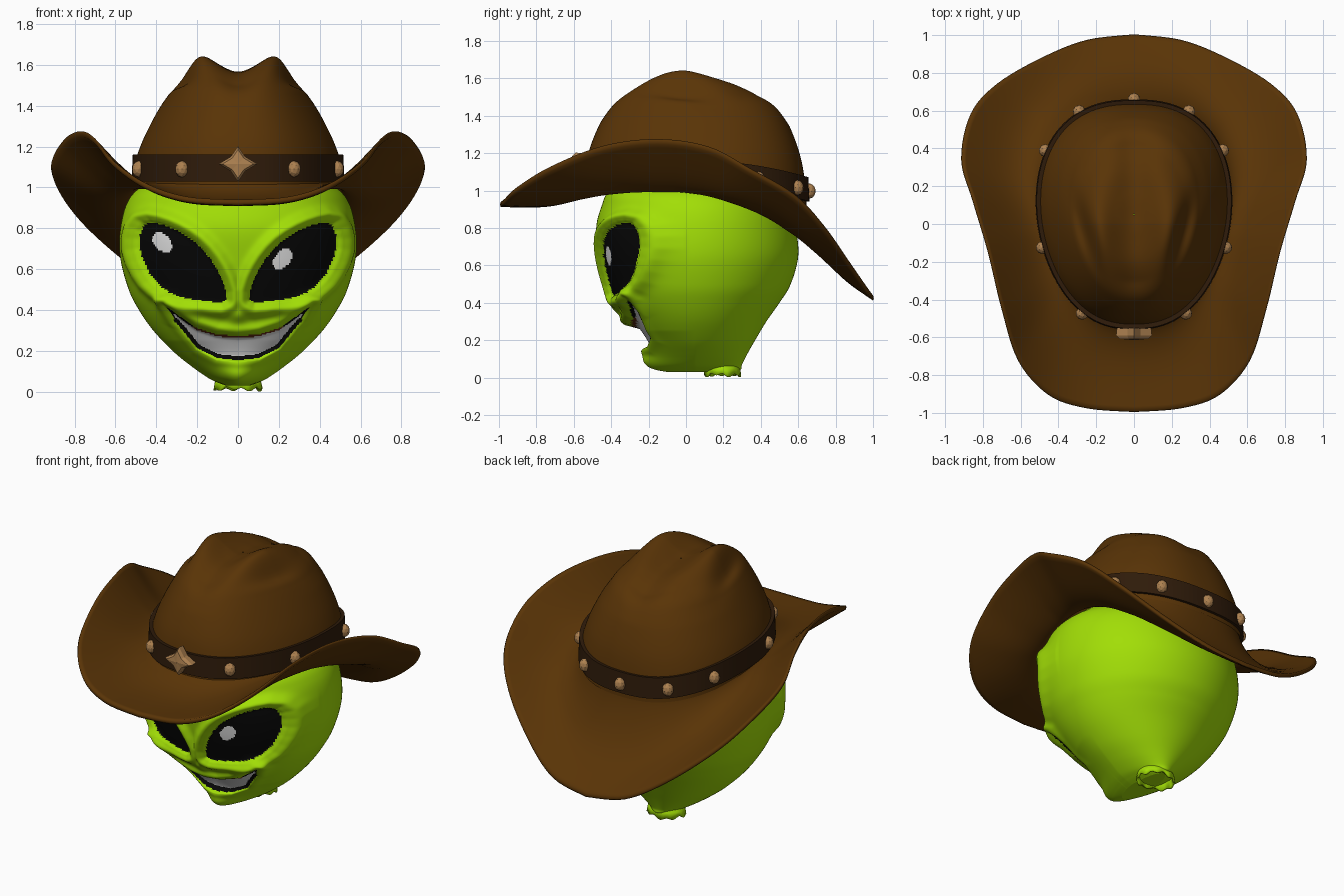
import bpy, bmesh
from math import sin, cos, pi, exp, hypot
from mathutils import Vector

cube = bpy.data.objects.get("Cube")
if cube:
    bpy.data.objects.remove(cube)


def material(name, r, g, b):
    mat = bpy.data.materials.new(name)
    mat.use_nodes = True
    mat.diffuse_color = (r, g, b, 1)
    bsdf = mat.node_tree.nodes["Principled BSDF"]
    bsdf.inputs["Base Color"].default_value = (r, g, b, 1)
    bsdf.inputs["Roughness"].default_value = 0.8
    return mat


skin = material("lime_skin", 0.36, 0.73, 0.002)
black = material("eye_black", 0.002, 0.002, 0.002)
white = material("tooth_white", 0.8, 0.8, 0.8)
gum = material("gum_red", 0.15, 0.03, 0.01)
felt = material("hat_brown", 0.1, 0.034, 0.002)
leather = material("band_dark_brown", 0.028, 0.011, 0.003)
metal = material("stud_tan", 0.42, 0.22, 0.08)


def clamp(v):
    return min(1, max(0, v))


def bell(v, width):
    return exp(-(v / width) ** 2)


def spline(points, steps, closed=False):
    """Catmull-Rom curve through tuples of any length."""
    pts = [Vector(p) for p in points]
    n, out = len(pts), []

    def get(i):
        return pts[i % n] if closed else pts[min(max(i, 0), n - 1)]

    for i in range(n if closed else n - 1):
        a, b, c, d = (get(i + k) for k in (-1, 0, 1, 2))
        for k in range(steps):
            t = k / steps
            out.append(b + (c - a) * (t / 2) + (a * 2 - b * 5 + c * 4 - d) * (t * t / 2)
                       + (b * 3 - a - c * 3 + d) * (t ** 3 / 2))
    return out if closed else out + [pts[-1]]


def loft(name, rows, mats, smooth=True, wrap=False, rule=None, caps=False):
    """Skin closed rings of points into one mesh object."""
    n, m = len(rows[0]), len(rows)
    faces = []
    for r in range(m if wrap else m - 1):
        lo, hi = r * n, (r + 1) % m * n
        faces += [(lo + c, lo + (c + 1) % n, hi + (c + 1) % n, hi + c) for c in range(n)]
    if caps:
        faces += [tuple(range(n)), tuple(range((m - 1) * n, m * n))]
    mesh = bpy.data.meshes.new(name)
    mesh.from_pydata([p for row in rows for p in row], [], faces)
    for mat in mats:
        mesh.materials.append(mat)
    for poly in mesh.polygons:
        poly.use_smooth = smooth and len(poly.vertices) == 4
        if rule:
            poly.material_index = rule(poly.vertices)
    bm = bmesh.new()
    bm.from_mesh(mesh)
    bmesh.ops.recalc_face_normals(bm, faces=bm.faces)
    bm.to_mesh(mesh)
    bm.free()
    obj = bpy.data.objects.new(name, mesh)
    bpy.context.collection.objects.link(obj)


def signed_distance(x, z, outline):
    """Distance to a closed outline, negative inside."""
    best, inside = 9.0, False
    ax, az = outline[-1]
    for bx, bz in outline:
        ex, ez = bx - ax, bz - az
        t = clamp(((x - ax) * ex + (z - az) * ez) / (ex * ex + ez * ez))
        best = min(best, hypot(x - ax - t * ex, z - az - t * ez))
        if (az > z) != (bz > z) and x < ax + (z - az) * ex / ez:
            inside = not inside
        ax, az = bx, bz
    return -best if inside else best


# Face outlines: one almond eye (mirrored through |x|) and the whole grin
eye = [tuple(p) for p in spline([(.06, .45), (.1, .59), (.2, .72), (.34, .805), (.46, .82),
                                 (.49, .7), (.42, .55), (.3, .47), (.16, .445)], 3, True)]
upper = [(.1, .28), (.2, .312), (.28, .37), (.335, .425)]
lower = [(.305, .345), (.2, .215), (.1, .165)]
half = [(0, .272)] + upper + lower + [(0, .155)]
mouth = half + [(-x, z) for x, z in reversed(upper + lower)]

# Head: rings of height, half width, front and back
head_rings = spline([(.03, .06, -.1, .27), (.045, .1, -.17, .295), (.07, .15, -.205, .3),
                     (.13, .235, -.225, .33), (.2, .32, -.255, .37), (.3, .415, -.32, .43),
                     (.4, .485, -.385, .5), (.5, .535, -.42, .56), (.65, .575, -.46, .6),
                     (.8, .575, -.48, .585), (.92, .545, -.45, .54), (1.0, .48, -.41, .47),
                     (1.1, .32, -.28, .34), (1.16, .02, 0, .05)], 15)
COLS = 300
rows, info = [], []
for z, w, front, back in head_rings:
    ring = []
    mid = min(.05, (front + back) / 2)
    for c in range(COLS):
        t = 2 * pi * c / COLS
        a = t - .4 * sin(t)
        # Flat face in front, pinched towards the chin
        facing = max(0, cos(a))
        x = w * sin(a) * (1 - .4 * clamp(1 - z / .25) * facing)
        if facing:
            y = mid - cos(a) * (1 + .13 * sin(a) ** 2 * clamp((z - .2) / .3)) * (mid - front)
        else:
            y = mid - cos(a) * (back - mid)
        de = dm = 1.0
        push = dent = 0
        if y < 0 and z < 1:
            de = signed_distance(abs(x), z, eye)
            dm = signed_distance(x, z, mouth)
            push += .032 * bell(de - .045, .028) - .015 * clamp((.01 - de) / .01)
            push += .022 * bell(dm - .03, .03) * clamp((z - .2 - .35 * abs(x)) / .08)
            push += .008 * bell(dm - .02, .02)
            push += .025 * bell(x, .045) * bell(z - .37, .035)
            push += .015 * bell(x, .08) * bell(z - .09, .04)
            dent = .05 * clamp((.008 - dm) / .022) * (1 - abs(x) / .4)
        out = Vector((x, y - mid, 0)).normalized() * push
        ring.append((x + out.x, y + out.y + dent, z))
        info.append((x, z, de, dm))
    rows.append(ring)


def face_colour(verts):
    x, z, de, dm = (sum(info[v][k] for v in verts) / len(verts) for k in range(4))
    if de < 0:
        # Slanted glint, placed a little differently on each eye
        cx, cz, tilt = (.225, .65, 1) if x > 0 else (-.38, .73, -1)
        along, across = (x - cx) * tilt + z - cz, (x - cx) * tilt - z + cz
        return 2 if hypot(along / .083, across / .055) < 1 else 1
    if dm < 0:
        # Gum under the upper lip, dark line along the lower lip
        if z > .225 + 1.5 * x * x:
            return 2 if dm < -.009 else 3 if abs(x) < .22 else 1
        return 1 if dm > -.018 else 2
    return 0


loft("head", rows, [skin, black, white, gum], rule=face_colour, caps=True)

# Neck stub with an uneven torn rim
neck = []
for r, z in ((.07, .09), (.094, .05), (.1, .014), (.088, .014), (.08, .05)):
    neck.append([(r * 1.2 * sin(a), .195 + r * cos(a),
                  z + (.007 * sin(9 * a) + .005 * sin(4 * a) if z < .02 else 0))
                 for a in (2 * pi * k / 72 for k in range(72))])
loft("neck", neck, [skin])

# Hat: shared egg-shaped plan and the height of the crown seam
RING = [2 * pi * k / 144 for k in range(144)]


def egg(a, s=1.0):
    side = 1 if sin(a) >= 0 else -1
    x = .505 * side * abs(sin(a)) ** .82 * (1 - .1 * cos(a))
    return x * s, .05 - .595 * cos(a) * s


def drop(y):
    return .09 * (max(0, y - .05) / .6) ** 2


# Brim: from the seam to a curled outer edge, given as half an outline
edge = spline([(0, -.99, .94), (.25, -.97, .955), (.45, -.9, 1.02), (.61, -.72, 1.13),
               (.7, -.44, 1.24), (.77, -.15, 1.275), (.85, .12, 1.235), (.91, .34, 1.12),
               (.86, .58, .98), (.72, .74, .81), (.48, .88, .61), (.25, .97, .48), (0, 1, .44)], 6)
edge += [Vector((-p.x, p.y, p.z)) for p in edge[-2:0:-1]]


def brim_ring(t, dz):
    ring = []
    for a, rim in zip(RING, edge):
        x, y = egg(a, .98)
        start = Vector((x, y, 1.03 - drop(y)))
        p = start.lerp(rim, t)
        sag = .05 + .075 * clamp((y + .05) / .5)
        p.z += dz - sag * sin(pi * min(t, 1) ** .65)
        ring.append(p)
    return ring


steps = [(k / 24) ** 1.3 for k in range(25)]
brim = [brim_ring(t, 0) for t in steps] + [brim_ring(1.012, -.014)]
brim += [brim_ring(t, -.028) for t in reversed(steps)]
loft("hat_brim", brim, [felt], wrap=True)

# Crown: domed rings with a centre channel, two ridges and two side dents
crown = []
for s, h in spline([(1, 1.0), (.985, 1.12), (.935, 1.25), (.82, 1.4), (.685, 1.51),
                    (.45, 1.595), (.2, 1.615), (.005, 1.615)], 9):
    ring = []
    for a in RING:
        x, y = egg(a, s)
        top = clamp((.85 - s) / .25)
        x *= 1 - .11 * clamp((h - 1.15) / .3)
        z = h - drop(y) * clamp((1.62 - h) / .59)
        z -= top * (.05 * bell(x, .1) + .03 * clamp(y / .3))
        z += .05 * top * bell(abs(x) - .2, .085) * bell(y + .07, .22)
        z -= .07 * top * bell(abs(x) - .28 - .28 * y, .05) * bell(y + .06, .2)
        ring.append((x, y, z))
    crown.append(ring)
loft("hat_crown", crown, [felt])

# Band around the crown
band = []
for s, dz in ((.96, 0), (1.025, 0), (1.015, .13), (.95, .125)):
    band.append([(*egg(a, s), 1.03 - drop(egg(a)[1]) + dz) for a in RING])
loft("hat_band", band, [leather], smooth=False, wrap=True)

# Studs spaced along the band, mirrored left and right
for k, angle in enumerate((.54, 1.28, 2.16, 2.68, pi)):
    for side in ((1, -1) if angle < pi else (1,)):
        x, y = egg(angle, 1.025)
        bpy.ops.mesh.primitive_ico_sphere_add(
            subdivisions=2, radius=.034, location=(side * x, y, 1.09 - drop(y)))
        stud = bpy.context.object
        stud.name = f"band_stud_{k}_{'left' if side > 0 else 'right'}"
        stud.scale = (1, 1, 1.2)
        stud.data.materials.append(metal)

# Four-pointed star badge at the front
badge = []
for s, y in ((.95, -.55), (1, -.59), (.8, -.608), (.02, -.615)):
    badge.append([((.095, .05)[k % 2] * s * sin(k * pi / 4), y,
                   1.115 + (.088, .05)[k % 2] * s * cos(k * pi / 4)) for k in range(8)])
loft("star_badge", badge, [metal], smooth=False)
